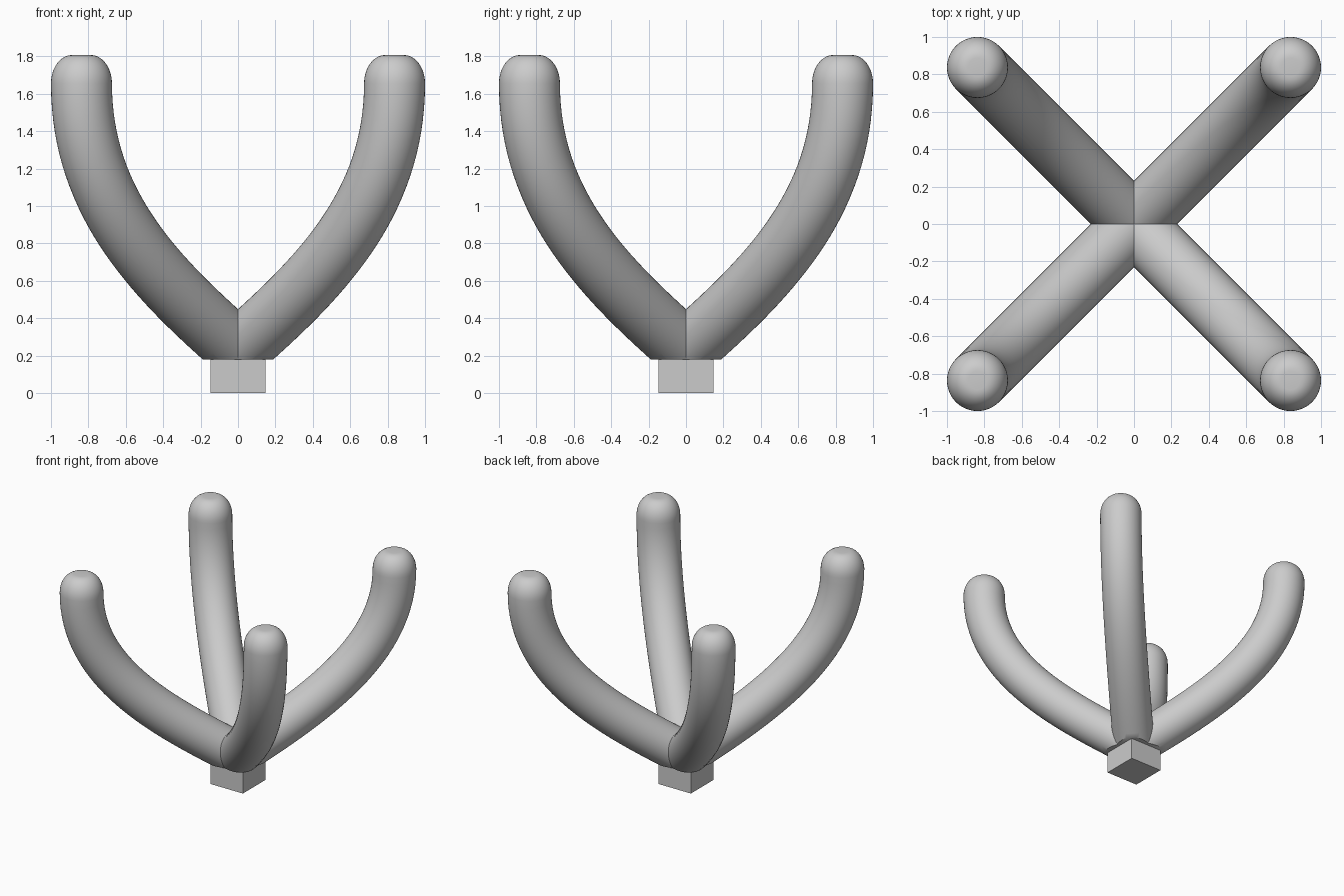
import bpy, bmesh, math
from mathutils import Vector

if "Cube" in bpy.data.objects:
    bpy.data.objects.remove(bpy.data.objects["Cube"])

R = 0.163          # tube radius
CUT = 0.18         # height where the arms are sliced flat
S2 = math.sqrt(2)

# Arm path in the diagonal plane: (outward distance, height)
PTS = [Vector((d * S2, z)) for d, z in
       ((0, 0.23), (0.42, 0.60), (0.837, 1.00), (0.837, 1.655))]


def bezier(t):
    a, b, c, d = PTS
    u = 1 - t
    p = a * u**3 + b * 3 * u * u * t + c * 3 * u * t * t + d * t**3
    tan = (b - a) * u * u + (c - b) * 2 * u * t + (d - c) * t * t
    return p, tan.normalized()


def add_ring(bm, p, tan, radius, yaw, n=48):
    out = Vector((math.cos(yaw), math.sin(yaw), 0))
    side = Vector((-math.sin(yaw), math.cos(yaw), 0))
    centre = out * p.x + Vector((0, 0, p.y))
    normal = out * tan.y - Vector((0, 0, tan.x))
    return [bm.verts.new(centre + radius * (normal * math.cos(a) + side * math.sin(a)))
            for a in (2 * math.pi * i / n for i in range(n))]


def finish(bm, name):
    bmesh.ops.recalc_face_normals(bm, faces=bm.faces[:])
    me = bpy.data.meshes.new(name)
    bm.to_mesh(me)
    bm.free()
    ob = bpy.data.objects.new(name, me)
    bpy.context.collection.objects.link(ob)
    return ob


def make_arm(name, yaw):
    bm = bmesh.new()
    rings = [add_ring(bm, *bezier(i / 32), R, yaw) for i in range(33)]
    # Rounded tip with a small flat top
    flat, height = 0.05, 0.152
    for i in range(1, 11):
        a = math.pi / 2 * i / 10
        p = PTS[3] + Vector((0, height * math.sin(a)))
        rings.append(add_ring(bm, p, Vector((0, 1)), flat + (R - flat) * math.cos(a), yaw))
    for lo, hi in zip(rings, rings[1:]):
        for i in range(len(lo)):
            j = (i + 1) % len(lo)
            bm.faces.new((lo[i], lo[j], hi[j], hi[i]))
    bm.faces.new(rings[0])
    bm.faces.new(rings[-1])
    # Flat underside
    res = bmesh.ops.bisect_plane(bm, geom=bm.verts[:] + bm.edges[:] + bm.faces[:],
                                 plane_co=(0, 0, CUT), plane_no=(0, 0, -1), clear_outer=True)
    edges = [e for e in res["geom_cut"] if isinstance(e, bmesh.types.BMEdge)]
    bmesh.ops.holes_fill(bm, edges=edges)
    ob = finish(bm, name)
    bpy.ops.object.select_all(action='DESELECT')
    ob.select_set(True)
    bpy.context.view_layer.objects.active = ob
    bpy.ops.object.shade_smooth_by_angle(angle=math.radians(35))


# Four curved arms
for k, label in enumerate(("back_right", "back_left", "front_left", "front_right")):
    make_arm("arm_" + label, math.pi / 4 + k * math.pi / 2)

# Square foot
bpy.ops.mesh.primitive_cube_add(size=1, location=(0, 0, 0.1))
foot = bpy.context.object
foot.name = "foot"
foot.scale = (0.295, 0.295, 0.2)
bpy.ops.object.transform_apply(location=True, rotation=False, scale=True)
